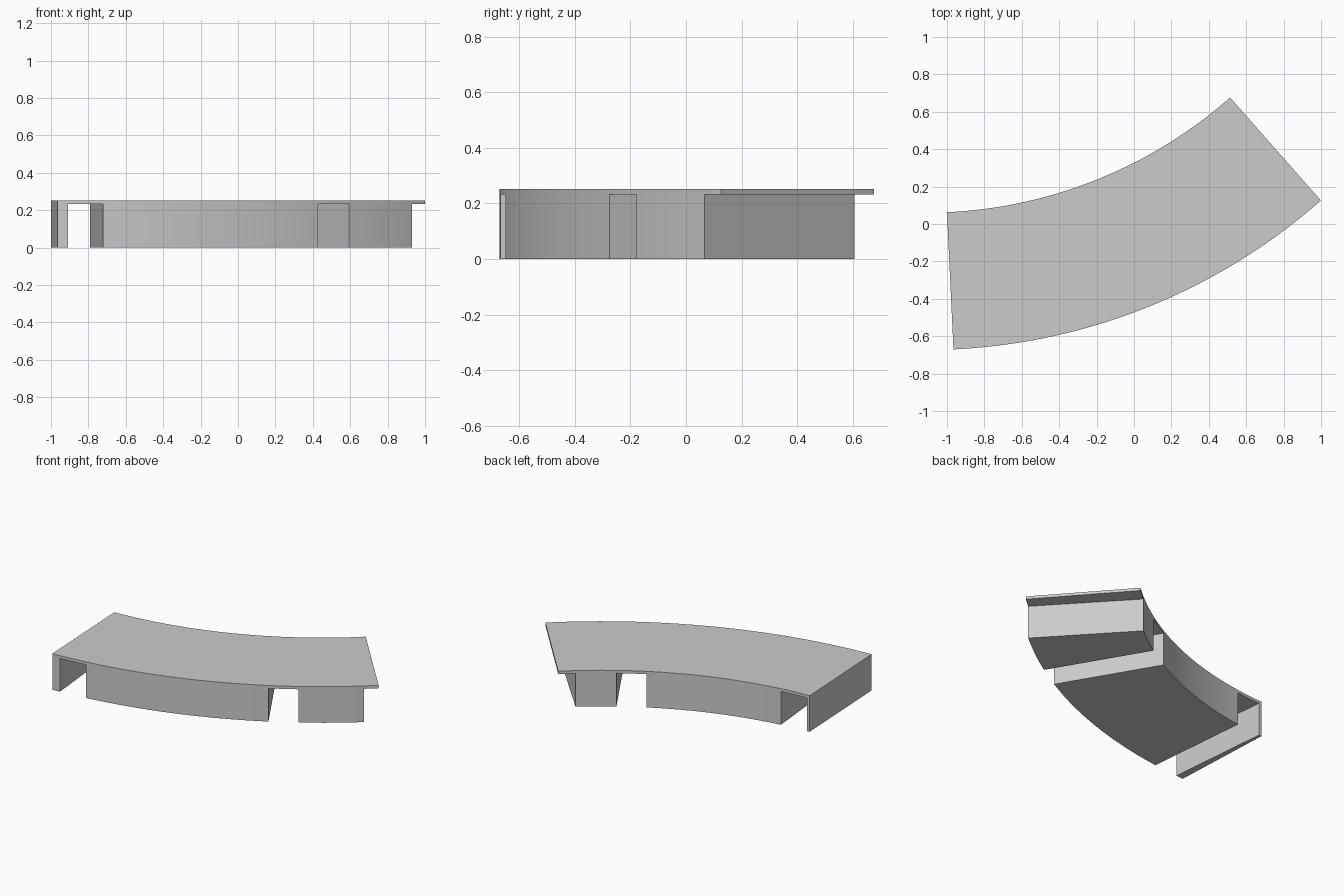
import bpy, bmesh, math
from mathutils import Matrix, Vector

if "Cube" in bpy.data.objects:
    bpy.data.objects.remove(bpy.data.objects["Cube"], do_unlink=True)

CENTRE = Vector((-1.117, 2.526, 0))   # centre of the curve
INNER, OUTER = 2.466, 3.2
START, END = 2.72, 41.4               # sweep in degrees, measured from -y
HEIGHT, SOFFIT = 0.252, 0.232
STEPS = 32

grey = bpy.data.materials.new("plain grey")
grey.use_nodes = True
grey.diffuse_color = (0.6, 0.6, 0.6, 1)
grey.node_tree.nodes["Principled BSDF"].inputs["Base Color"].default_value = grey.diffuse_color


def make_object(name, bm):
    bmesh.ops.recalc_face_normals(bm, faces=bm.faces[:])
    mesh = bpy.data.meshes.new(name)
    bm.to_mesh(mesh)
    bm.free()
    mesh.materials.append(grey)
    obj = bpy.data.objects.new(name, mesh)
    bpy.context.collection.objects.link(obj)
    return obj


# Curved body: a rectangular section swept along the arc
bm = bmesh.new()
section = [(INNER, 0), (OUTER, 0), (OUTER, HEIGHT), (INNER, HEIGHT)]
rings = []
for i in range(STEPS + 1):
    a = math.radians(START + (END - START) * i / STEPS)
    rings.append([bm.verts.new(CENTRE + Vector((r * math.sin(a), -r * math.cos(a), z)))
                  for r, z in section])
for p, q in zip(rings, rings[1:]):
    for k in range(4):
        n = (k + 1) % 4
        bm.faces.new((p[k], p[n], q[n], q[k]))
bm.faces.new(rings[0])
bm.faces.new(rings[-1])
body = make_object("curved_platform", bm)
bpy.context.view_layer.objects.active = body
body.select_set(True)


def cut_channel(angle, left, right):
    """Cut a straight radial channel under the deck between two side offsets."""
    bm = bmesh.new()
    bmesh.ops.create_cube(bm, size=1)
    bm.transform(Matrix.Translation(CENTRE)
                 @ Matrix.Rotation(math.radians(angle), 4, "Z")
                 @ Matrix.Translation(((left + right) / 2, -(INNER + OUTER) / 2, SOFFIT - 0.25))
                 @ Matrix.Diagonal((right - left, 1.4, 0.5, 1)))
    cutter = make_object("channel_cutter", bm)
    cutter.hide_render = True
    mod = body.modifiers.new("channel", "BOOLEAN")
    mod.operation = "DIFFERENCE"
    mod.solver = "EXACT"
    mod.object = cutter
    bpy.ops.object.modifier_apply(modifier=mod.name)
    bpy.data.objects.remove(cutter, do_unlink=True)


# Two channels between the supports, and the overhang at the far end
cut_channel(5.41, -0.094, 0.094)
cut_channel(30.6, -0.096, 0.096)
cut_channel(42.8, -0.17, 0.4)

bpy.ops.object.shade_smooth_by_angle(angle=math.radians(30))
